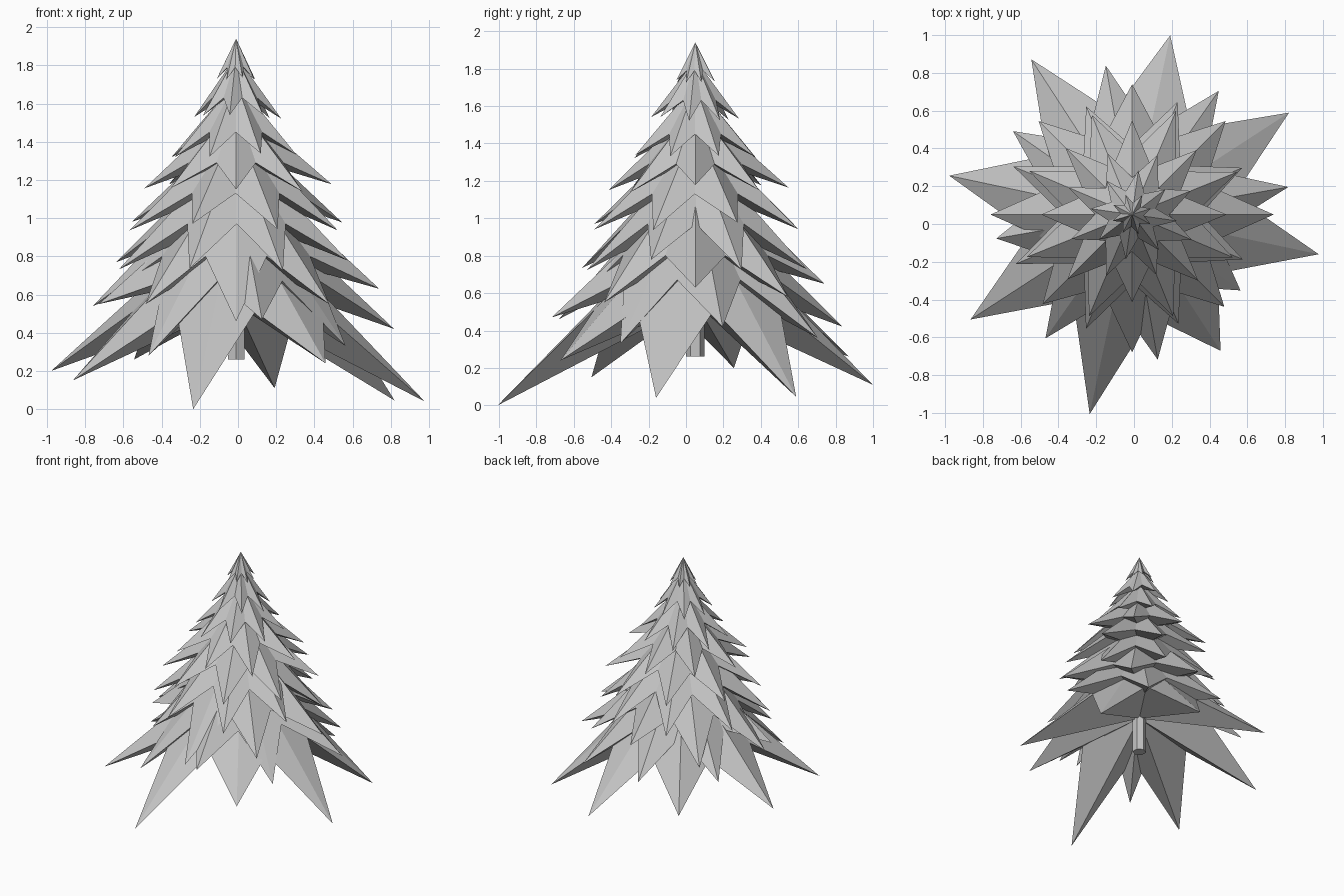
import bpy, bmesh, math, random

if bpy.data.objects.get("Cube"):
    bpy.data.objects.remove(bpy.data.objects["Cube"])

random.seed(4)
CENTRE = (-0.01, 0.05)
SPIKES = 8

grey = bpy.data.materials.new("light_grey")
grey.diffuse_color = (0.55, 0.55, 0.55, 1)
grey.use_nodes = True
grey.node_tree.nodes["Principled BSDF"].inputs["Base Color"].default_value = (0.55, 0.55, 0.55, 1)


def finish(name, bm):
    bmesh.ops.recalc_face_normals(bm, faces=bm.faces)
    mesh = bpy.data.meshes.new(name)
    bm.to_mesh(mesh)
    bm.free()
    mesh.materials.append(grey)
    obj = bpy.data.objects.new(name, mesh)
    obj.location = (*CENTRE, 0)
    bpy.context.collection.objects.link(obj)
    return obj


def polar(radius, angle, z):
    return (radius * math.cos(angle), radius * math.sin(angle), z)


def star_tier(name, tips, turn, notch_radius, notch_z, apex_z):
    """Closed star-shaped cone: drooping tips, raised notches, shallow underside."""
    bm = bmesh.new()
    apex = bm.verts.new((0, 0, apex_z))
    under = bm.verts.new((0, 0, notch_z + 0.04))
    step = math.tau / SPIKES
    rim = []
    for i, (radius, z) in enumerate(tips):
        angle = math.radians(turn) + i * step
        rim.append(bm.verts.new(polar(radius, angle, z)))
        rim.append(bm.verts.new(polar(notch_radius, angle + step / 2, notch_z)))
    for a, b in zip(rim, rim[1:] + rim[:1]):
        bm.faces.new((apex, a, b))
        bm.faces.new((under, b, a))
    return finish(name, bm)


# Wide lower branches with individually drooping tips (radius, height)
star_tier("branch_tier_1",
          [(0.97, 0.11), (0.98, 0.26), (0.99, 0.2), (1.02, 0.15),
           (1.08, 0), (0.86, 0.24), (1.01, 0.04), (0.99, 0.045)],
          78, 0.55, 0.51, 1.08)
star_tier("branch_tier_2",
          [(0.84, 0.42), (0.8, 0.36), (0.8, 0.42), (0.77, 0.42),
           (0.73, 0.55), (0.8, 0.28), (0.78, 0.47), (0.7, 0.33)],
          10, 0.45, 0.67, 1.2)
star_tier("branch_tier_3",
          [(0.75, 0.63), (0.7, 0.58), (0.69, 0.65), (0.7, 0.52),
           (0.75, 0.54), (0.67, 0.55), (0.73, 0.46), (0.69, 0.55)],
          0, 0.42, 0.8, 1.33)

# Upper branches: tip radius, tip height, turn, notch height, apex height
UPPER = [
    (0.65, 0.75, 23, 0.97, 1.4),
    (0.58, 0.96, 22, 1.13, 1.5),
    (0.48, 1.16, 0, 1.29, 1.61),
    (0.35, 1.33, 22, 1.45, 1.72),
    (0.23, 1.53, -8, 1.63, 1.85),
    (0.11, 1.73, 18, 1.79, 1.94),
]
for number, (radius, z, turn, notch_z, apex_z) in enumerate(UPPER, 4):
    tips = [(radius * random.uniform(0.95, 1.05), z + radius * random.uniform(-0.05, 0.05))
            for _ in range(SPIKES)]
    star_tier(f"branch_tier_{number}", tips, turn, radius * 0.56, notch_z, apex_z)

# Short six-sided trunk below the lowest branches
bm = bmesh.new()
bmesh.ops.create_cone(bm, cap_ends=True, segments=6, radius1=0.05, radius2=0.05, depth=0.4)
bmesh.ops.translate(bm, verts=bm.verts, vec=(0, 0, 0.46))
finish("trunk", bm)
